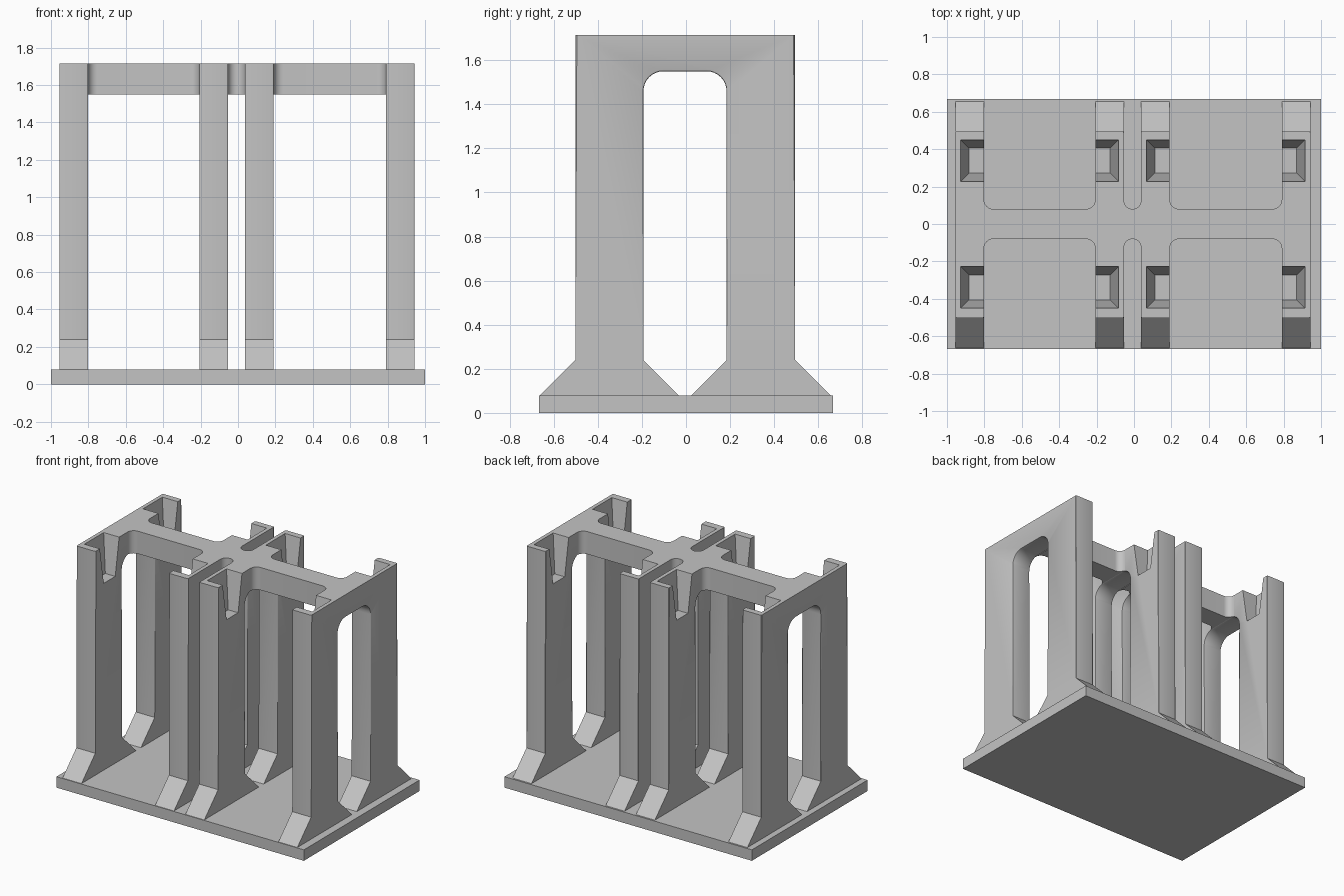
import bpy, bmesh, math

if "Cube" in bpy.data.objects:
    bpy.data.objects.remove(bpy.data.objects["Cube"])

BASE_TOP, FOOT_TOP, ARCH_TOP, TOP = 0.08, 0.24, 1.55, 1.715
WALL_T = 0.153

grey = bpy.data.materials.new("plain grey")
grey.diffuse_color = (0.55, 0.55, 0.55, 1)
grey.use_nodes = True
grey.node_tree.nodes["Principled BSDF"].inputs["Base Color"].default_value = grey.diffuse_color


def make_object(name, bm):
    bmesh.ops.recalc_face_normals(bm, faces=bm.faces)
    me = bpy.data.meshes.new(name)
    bm.to_mesh(me)
    bm.free()
    me.materials.append(grey)
    ob = bpy.data.objects.new(name, me)
    bpy.context.collection.objects.link(ob)
    return ob


def extrude(points, offset):
    """Solid from a flat outline pushed along offset."""
    bm = bmesh.new()
    face = bm.faces.new([bm.verts.new(p) for p in points])
    out = bmesh.ops.extrude_face_region(bm, geom=[face])
    verts = [g for g in out["geom"] if isinstance(g, bmesh.types.BMVert)]
    bmesh.ops.translate(bm, verts=verts, vec=offset)
    return bm


def arc(cx, cy, r, start, end, n=8):
    angles = [math.radians(start + (end - start) * i / n) for i in range(n + 1)]
    return [(cx + r * math.cos(a), cy + r * math.sin(a)) for a in angles]


def smooth(ob):
    bpy.ops.object.select_all(action='DESELECT')
    ob.select_set(True)
    bpy.context.view_layer.objects.active = ob
    bpy.ops.object.shade_smooth_by_angle(angle=math.radians(35))


def pocket_cutter(x_open, direction, y0, y1):
    """Tapered block, open on one wall face and at the top."""
    bm = bmesh.new()
    depth = 0.27
    rings = []
    for t in (0.0, 1.1):                       # pocket floor, just above wall top
        inset = 0.045 * (1 - t)
        a, b = x_open - direction * 0.03, x_open + direction * (0.125 - inset)
        z = TOP - depth + depth * t
        rings.append([bm.verts.new((x, y, z)) for x, y in
                      ((a, y0 + inset), (b, y0 + inset), (b, y1 - inset), (a, y1 - inset))])
    low, high = rings
    bm.faces.new(low)
    bm.faces.new(high)
    for i in range(4):
        j = (i + 1) % 4
        bm.faces.new((low[i], low[j], high[j], high[i]))
    ob = make_object("pocket_cutter", bm)
    ob.hide_render = True
    return ob


def wall(name, x, open_right):
    # Side outline: two flared feet, legs and a round-cornered opening
    yl, yr, il, ir, r = -0.502, 0.495, -0.193, 0.184, 0.09
    flare = FOOT_TOP - BASE_TOP
    pts = [(yl - flare, BASE_TOP), (yl, FOOT_TOP), (yl, TOP), (yr, TOP),
           (yr, FOOT_TOP), (yr + flare, BASE_TOP), (ir - flare, BASE_TOP), (ir, FOOT_TOP)]
    pts += arc(ir - r, ARCH_TOP - r, r, 0, 90) + arc(il + r, ARCH_TOP - r, r, 90, 180)
    pts += [(il, FOOT_TOP), (il + flare, BASE_TOP)]
    bm = extrude([(x, y, z) for y, z in pts], (WALL_T, 0, 0))
    # Slightly eased leg corners and opening edges
    edges = []
    for e in bm.edges:
        a, b = (v.co for v in e.verts)
        if abs(a.x - b.x) < 1e-5 and min(a.z, b.z) > FOOT_TOP - 1e-4 and a.z + b.z < 2 * TOP - 0.01:
            edges.append(e)
    bmesh.ops.bevel(bm, geom=edges, offset=0.007, segments=2, profile=0.5, affect='EDGES')
    ob = make_object(name, bm)
    # Tapered pockets in the top of each leg
    cutters = []
    for y0, y1 in ((-0.45, -0.227), (0.227, 0.45)):
        c = pocket_cutter(x + WALL_T if open_right else x, -1 if open_right else 1, y0, y1)
        cutters.append(c)
        mod = ob.modifiers.new("pocket", 'BOOLEAN')
        mod.operation, mod.solver, mod.object = 'DIFFERENCE', 'EXACT', c
    bpy.context.view_layer.objects.active = ob
    for mod in list(ob.modifiers):
        bpy.ops.object.modifier_apply(modifier=mod.name)
    for c in cutters:
        bpy.data.objects.remove(c)
    smooth(ob)


def beam(name, x0, x1, r):
    # Cross beam that widens with fillets where it meets the walls
    h = 0.08
    upper = arc(x1 - r, h + r, r, 0, -90)
    if x1 - x0 > 2 * r + 1e-4:
        upper += arc(x0 + r, h + r, r, 270, 180)
    else:
        upper += arc(x0 + r, h + r, r, 270, 180)[1:]
    lower = [(x, -y) for x, y in reversed(upper)]
    bm = extrude([(x, y, ARCH_TOP) for x, y in upper + lower], (0, 0, TOP - ARCH_TOP))
    smooth(make_object(name, bm))


# Base plate
extent = [(-1, -0.668), (1, -0.668), (1, 0.668), (-1, 0.668)]
make_object("base_plate", extrude([(x, y, 0) for x, y in extent], (0, 0, BASE_TOP)))

# Four upright walls, pockets facing each other across the two bays
starts = (-0.955, -0.207, 0.038, 0.79)
for name, x, open_right in zip(("left_outer_wall", "left_inner_wall", "right_inner_wall",
                                "right_outer_wall"), starts, (True, False, True, False)):
    wall(name, x, open_right)

# Cross beams joining the walls
for name, a, b in (("left_beam", 0, 1), ("middle_beam", 1, 2), ("right_beam", 2, 3)):
    x0, x1 = starts[a] + WALL_T, starts[b]
    beam(name, x0, x1, min(0.05, (x1 - x0) / 2))
